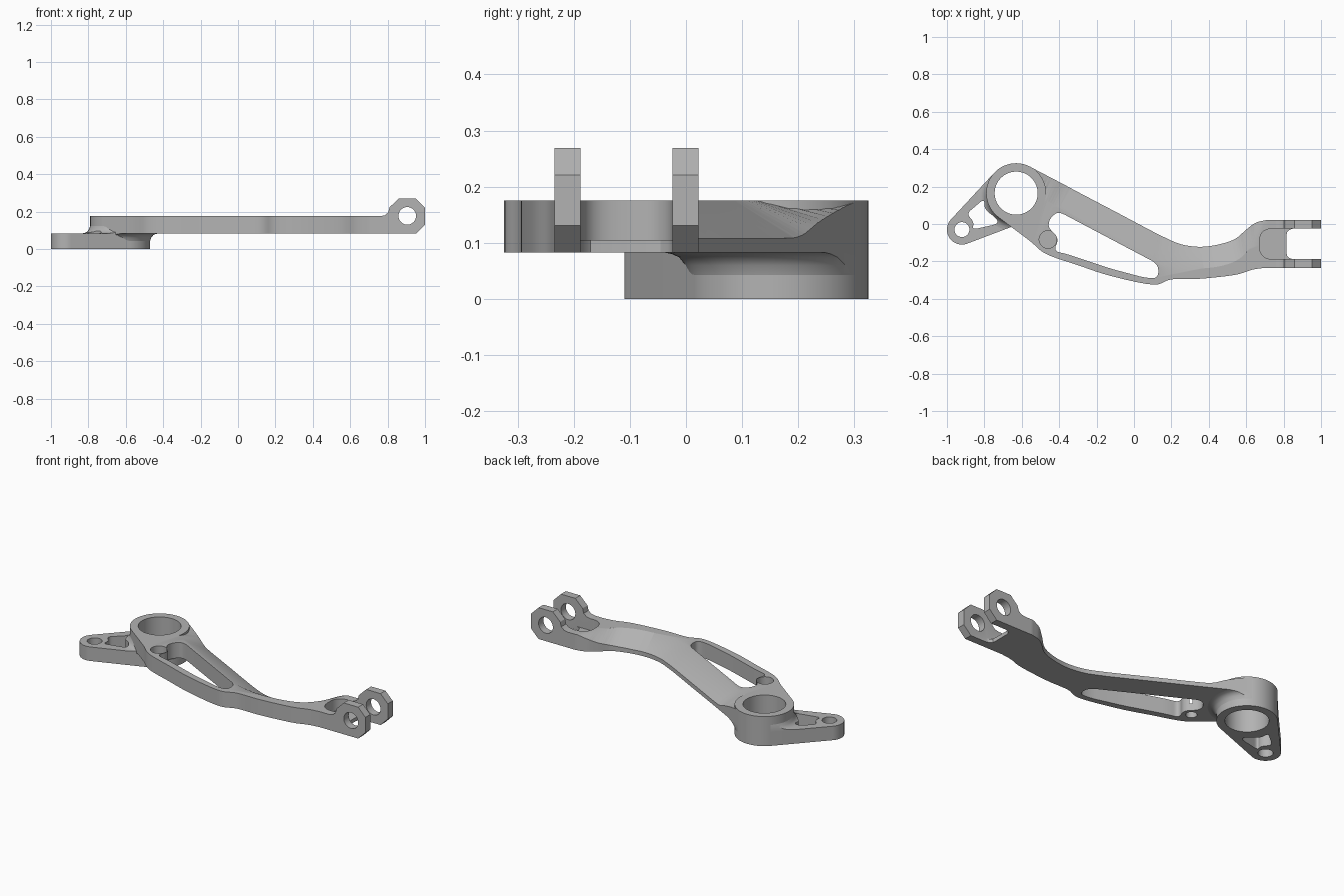
import bpy, bmesh, math
from mathutils import Vector

if "Cube" in bpy.data.objects:
    bpy.data.objects.remove(bpy.data.objects["Cube"])

metal = bpy.data.materials.new("grey_metal")
metal.use_nodes = True
metal.diffuse_color = (0.45, 0.45, 0.45, 1)
metal.node_tree.nodes["Principled BSDF"].inputs["Base Color"].default_value = (0.45, 0.45, 0.45, 1)

BOT, TOP, LUG_TOP = 0.083, 0.175, 0.083
HUB, HUB_R = (-0.63, 0.165), 0.16
EYE, EYE_R = (-0.92, -0.03), 0.08
BOSS = (-0.46, -0.083)


def finish(name, bm):
    bmesh.ops.recalc_face_normals(bm, faces=bm.faces)
    me = bpy.data.meshes.new(name)
    bm.to_mesh(me)
    bm.free()
    me.materials.append(metal)
    ob = bpy.data.objects.new(name, me)
    bpy.context.collection.objects.link(ob)
    return ob


def prism(name, pts, lo, hi, axis="z"):
    """Extrude an outline along z, or an xz outline along y."""
    bm = bmesh.new()
    place = (lambda p, h: (p[0], p[1], h)) if axis == "z" else (lambda p, h: (p[0], h, p[1]))
    rings = [[bm.verts.new(place(p, h)) for p in pts] for h in (lo, hi)]
    for ring in rings:
        bm.faces.new(ring)
    n = len(pts)
    for i in range(n):
        j = (i + 1) % n
        bm.faces.new((rings[0][i], rings[0][j], rings[1][j], rings[1][i]))
    return finish(name, bm)


def arc(c, r, a0=0.0, a1=math.tau, n=64):
    return [(c[0] + r * math.cos(a0 + (a1 - a0) * i / n),
             c[1] + r * math.sin(a0 + (a1 - a0) * i / n)) for i in range(n)]


def rounded(pts, r, n=7):
    """Polygon with every corner rounded."""
    out, ps = [], [Vector(p) for p in pts]
    for i, p in enumerate(ps):
        a, b = ps[i - 1] - p, ps[(i + 1) % len(ps)] - p
        a = p + a.normalized() * min(r, a.length * 0.45)
        b = p + b.normalized() * min(r, b.length * 0.45)
        for k in range(n + 1):
            t = k / n
            out.append(tuple(a * (1 - t) ** 2 + p * 2 * t * (1 - t) + b * t * t))
    return out


def spline(pts, n=5):
    """Smooth curve through the points."""
    ps = [Vector(p) for p in pts]
    ps = [ps[0] * 2 - ps[1]] + ps + [ps[-1] * 2 - ps[-2]]
    out = []
    for a, b, c, d in zip(ps, ps[1:], ps[2:], ps[3:]):
        for k in range(n):
            t = k / n
            out.append((b * 2 + (c - a) * t + (a * 2 - b * 5 + c * 4 - d) * t * t
                        + (b * 3 - a - c * 3 + d) * t ** 3) * 0.5)
    return out + [ps[-2]]


def combine(target, other, op):
    mod = target.modifiers.new(op, "BOOLEAN")
    mod.operation, mod.solver, mod.object = op, "EXACT", other
    bpy.context.view_layer.update()
    with bpy.context.temp_override(object=target, active_object=target):
        bpy.ops.object.modifier_apply(modifier=mod.name)
    bpy.data.objects.remove(other)
    return target


def cut(target, pts, lo=-0.1):
    return combine(target, prism("cutter", pts, lo, 0.4), "DIFFERENCE")


def fillet_ring(name, profile):
    """Closed profile turned about the hub axis."""
    bm = bmesh.new()
    rings = [[bm.verts.new((x, y, z)) for x, y in arc(HUB, r)] for r, z in profile]
    for a, b in zip(rings, rings[1:] + rings[:1]):
        for i in range(len(a)):
            j = (i + 1) % len(a)
            bm.faces.new((a[i], a[j], b[j], b[i]))
    return finish(name, bm)


# Arm outline: back edge carries the height of the sloping top face
back = spline([(-.555, .306, .174), (-.506, .28, .163), (-.422, .236, .136), (-.365, .206, .113),
               (-.3, .171, .108), (-.1, .066, .108), (.1, -.04, .108), (.16, -.07, .108),
               (.25, -.108, .108), (.35, -.122, .108), (.45, -.11, .108), (.54, -.08, .115),
               (.6, -.03, .135), (.65, .006, .16), (.71, .022, .178)])
ridge = spline([(-.61, .196), (-.56, .17), (-.48, .128), (-.42, .096), (-.35, .06), (-.12, -.068),
                (.08, -.18), (.14, -.213), (.24, -.235), (.35, -.24), (.47, -.225), (.56, -.19),
                (.62, -.13), (.65, -.08), (.68, -.03)])
front = spline([(.7, -.234), (.63, -.245), (.54, -.272), (.35, -.293), (.2, -.296), (.1, -.324),
                (-.13, -.276), (-.3, -.22), (-.47, -.16), (-.56, -.088), (-.725, .036)])
fork_end = [(.85, .022), (.85, -.024), (.83, -.032), (.818, -.045), (.815, -.065),
            (.815, -.15), (.818, -.17), (.83, -.182), (.85, -.189), (.85, -.234)]
outline = [tuple(p[:2]) for p in back] + fork_end + [tuple(p) for p in front] + [HUB]
arm = prism("lever_arm", outline, BOT, TOP)

# Sloping top face cut along the back edge
bm = bmesh.new()
sections = []
for o, i in zip(back, ridge):
    inner = Vector((i.x, i.y, TOP + 0.001))
    outer = o + (o - inner) * 0.15
    sections.append([bm.verts.new(p) for p in
                     (inner, outer, (outer.x, outer.y, .3), (inner.x, inner.y, .3))])
for a, b in zip(sections, sections[1:]):
    for k in range(4):
        bm.faces.new((a[k], a[(k + 1) % 4], b[(k + 1) % 4], b[k]))
bm.faces.new(sections[0])
bm.faces.new(sections[-1])
bmesh.ops.triangulate(bm, faces=bm.faces)
combine(arm, finish("slope_cutter", bm), "DIFFERENCE")

# Fork pocket, then the two tines
cut(arm, rounded([(.67, -.024), (.67, -.189), (1.05, -.189), (1.05, -.024)], .075), .105)
tine = [(.72, BOT), (.72, TOP), (.76, TOP), (.785, .18), (.803, .195), (.81, .222), (.858, .269),
        (.952, .269), (1, .221), (1, .131), (.952, BOT)]
for name, lo in (("left_tine", -.024), ("right_tine", -.234)):
    combine(arm, prism(name, tine, lo, lo + .046, "y"), "UNION")
combine(arm, prism("pin_cutter", arc((.905, .177), .047, n=40), -.4, .2, "y"), "DIFFERENCE")

# Long window, recessed boss and the seat for the hub
arm_window = [(-.405, .068), (.13, -.215), (.13, -.29), (.06, -.288), (-.12, -.24), (-.36, -.16),
              (-.43, -.145), (-.4, -.075), (-.46, -.02), (-.45, .03)]
cut(arm, rounded(arm_window, .04))
cut(arm, arc(BOSS, .03, n=32))
cut(arm, arc(BOSS, .047, n=32), .125)
cut(arm, arc(HUB, HUB_R - .002))

# Hub ring
hub = cut(prism("hub", arc(HUB, HUB_R), 0, TOP), arc(HUB, .115))

# Low lug beside the hub, tangent to both circles
dx, dy = EYE[0] - HUB[0], EYE[1] - HUB[1]
heading, spread = math.atan2(dy, dx), math.acos((HUB_R - EYE_R) / math.hypot(dx, dy))
a0, a1 = heading - spread, heading + spread
lug_outline = arc(EYE, EYE_R, a0, a1, 32) + arc(EYE, EYE_R, a1, a1 + 1, 1) \
    + arc(HUB, HUB_R, a1, a1 + 1, 1) + [HUB] + arc(HUB, HUB_R, a0, a0 + 1, 1)
lug_window = rounded([(-.8, .135), (-.895, .055), (-.855, .01), (-.865, -.03), (-.73, .0),
                      (-.73, .025), (-.8, .08)], .03)
lug = prism("lug", lug_outline, 0, LUG_TOP)
cut(lug, arc(HUB, HUB_R - .002))
cut(lug, arc(EYE, .04, n=32))
cut(lug, lug_window)

# Hub fillets: below the arm and above the lug, trimmed to their outlines
flare = [(.157, .035), (.161, .045), (.166, .06), (.177, .074), (.19, .08), (.205, .083),
         (.205, .086), (.157, .086)]
under = combine(fillet_ring("under_fillet", flare),
                prism("under_trim", outline, -.1, .3), "INTERSECT")
over = combine(fillet_ring("over_fillet", [(r, .166 - z) for r, z in flare]),
               prism("over_trim", lug_outline, -.1, .3), "INTERSECT")
cut(over, lug_window)

# Smooth curved walls, crisp edges
bpy.ops.object.select_all(action="DESELECT")
for part in (arm, hub, lug, under, over):
    part.select_set(True)
bpy.context.view_layer.objects.active = arm
bpy.ops.object.shade_smooth_by_angle(angle=math.radians(30))
